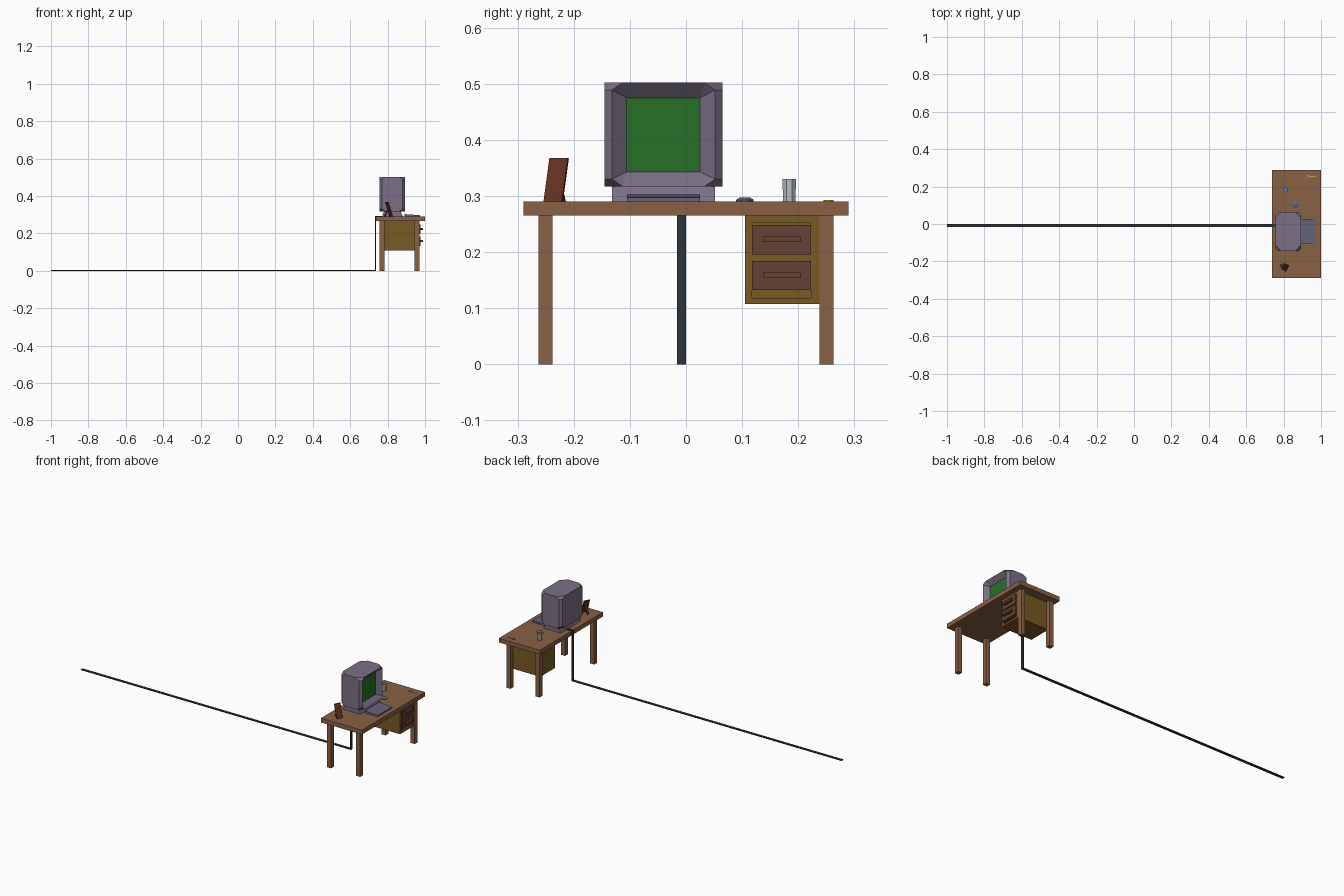
import bpy, bmesh, math
from mathutils import Matrix

if "Cube" in bpy.data.objects:
    bpy.data.objects.remove(bpy.data.objects["Cube"])


def mat(name, rgb):
    m = bpy.data.materials.new(name)
    m.diffuse_color = (*rgb, 1)
    m.use_nodes = True
    m.node_tree.nodes["Principled BSDF"].inputs["Base Color"].default_value = m.diffuse_color
    return m


WOOD = mat("wood", (0.25, 0.12, 0.06))
OLIVE = mat("cabinet_wood", (0.19, 0.10, 0.018))
DRAWER = mat("drawer_wood", (0.13, 0.055, 0.035))
PLASTIC = mat("purple_plastic", (0.20, 0.16, 0.24))
KEYS = mat("keyboard_plastic", (0.13, 0.13, 0.20))
GREEN = mat("screen_green", (0.02, 0.16, 0.02))
BLACK = mat("cable_black", (0.03, 0.035, 0.035))
RED = mat("frame_wood", (0.13, 0.03, 0.012))
GLASS = mat("glass", (0.5, 0.52, 0.52))
WATER = mat("water", (0.08, 0.25, 0.5))
GOLD = mat("brass", (0.6, 0.4, 0.05))


def make(name, verts, faces, *mats):
    me = bpy.data.meshes.new(name)
    me.from_pydata(verts, [], faces)
    bm = bmesh.new()
    bm.from_mesh(me)
    bmesh.ops.recalc_face_normals(bm, faces=bm.faces)
    bm.to_mesh(me)
    bm.free()
    for m in mats:
        me.materials.append(m)
    ob = bpy.data.objects.new(name, me)
    bpy.context.collection.objects.link(ob)
    return ob


def box(name, x, y, z, m):
    v = [(a, b, c) for a in x for b in y for c in z]
    f = [(0, 1, 3, 2), (4, 6, 7, 5), (0, 4, 5, 1), (2, 3, 7, 6), (0, 2, 6, 4), (1, 5, 7, 3)]
    return make(name, v, f, m)


def prism(name, profile, y0, y1, m):
    """Extrude an x-z profile along y."""
    n = len(profile)
    v = [(x, y, z) for y in (y0, y1) for x, z in profile]
    f = [tuple(range(n)), tuple(range(n, 2 * n))]
    f += [(i, (i + 1) % n, n + (i + 1) % n, n + i) for i in range(n)]
    return make(name, v, f, m)


def lathe(name, cx, cy, profile, n, m, sx=1, sy=1):
    """Capped rings from an r-z profile."""
    v = [(cx + sx * r * math.cos(2 * math.pi * (i + .5) / n),
          cy + sy * r * math.sin(2 * math.pi * (i + .5) / n), z)
         for r, z in profile for i in range(n)]
    f = [(k * n + i, k * n + (i + 1) % n, (k + 1) * n + (i + 1) % n, (k + 1) * n + i)
         for k in range(len(profile) - 1) for i in range(n)]
    f += [tuple(range(n)), tuple(range(len(v) - n, len(v)))]
    return make(name, v, f, m)


# Desk top and legs
box("desk_top", (0.737, 1.0), (-0.29, 0.29), (0.265, 0.29), WOOD)
for side, y in (("left", -0.2505), ("right", 0.2505)):
    for end, x in (("back", 0.77), ("front", 0.957)):
        box(f"{end}_{side}_leg", (x - .0128, x + .0128), (y - .0128, y + .0128), (0, 0.265), WOOD)

# Drawer cabinet: sides, back, rails
box("cabinet_body", (0.77, 0.955), (0.105, 0.238), (0.107, 0.265), OLIVE)
for y in ((0.105, 0.118), (0.223, 0.238)):
    box("cabinet_stile", (0.955, 0.968), y, (0.107, 0.265), OLIVE)
for z in ((0.107, 0.118), (0.184, 0.196), (0.252, 0.265)):
    box("cabinet_rail", (0.955, 0.968), (0.118, 0.223), z, OLIVE)
for z in (0.132, 0.196):
    box("drawer_front", (0.955, 0.975), (0.118, 0.223), (z, z + .052), DRAWER)
    box("drawer_handle", (0.975, 0.988), (0.137, 0.204), (z + .022, z + .032), DRAWER)

# Monitor shell: octagonal rings, with corners cut more at top and bottom
X0, X1, Y0, Y1 = 0.757, 0.893, -0.145, 0.065
verts, faces = [], []
for z, c in ((0.317, .032), (0.330, .013), (0.489, .013), (0.502, .032)):
    verts += [(X1, Y0 + c, z), (X1, Y1 - c, z), (X1 - c, Y1, z), (X0 + c, Y1, z),
              (X0, Y1 - c, z), (X0, Y0 + c, z), (X0 + c, Y0, z), (X1 - c, Y0, z)]
for k in range(3):
    for i in range(1, 8):
        j = (i + 1) % 8
        faces.append((8 * k + i, 8 * k + j, 8 * k + 8 + j, 8 * k + 8 + i))
faces += [tuple(range(8)), tuple(range(24, 32))]
# Recessed bezel and screen
verts += [(0.868, y, z) for z in (0.343, 0.475) for y in (-0.106, 0.025)]
a, b, c, d = 32, 33, 34, 35
faces += [(0, 1, b, a), (24, 25, d, c), (8, 16, c, a), (9, 17, d, b),
          (0, 8, a), (1, 9, b), (16, 24, c), (17, 25, d), (a, b, d, c)]
monitor = make("monitor", verts, faces, PLASTIC, GREEN)
for p in monitor.data.polygons:
    if set(p.vertices) == {a, b, c, d}:
        p.material_index = 1
prism("monitor_base", [(0.77, .29), (0.88, .29), (0.87, .317), (0.78, .317)], -0.132, 0.052, PLASTIC)

# Keyboard and mouse
prism("keyboard", [(0.89, .29), (0.972, .29), (0.972, .297), (0.89, .303)], -0.105, 0.025, KEYS)
lathe("mouse", 0.863, 0.105, [(1, .29), (1, .293), (.6, .297)], 8, KEYS, .022, .017)

# Flat cable: along floor, up behind desk, across the top to the monitor
prism("cable", [(-1, 0), (0.737, 0), (0.737, .29), (0.79, .29), (0.79, .294),
                (0.732, .294), (0.732, .004), (-1, .004)], -0.016, 0, BLACK)

# Glass with water
lathe("glass", 0.812, 0.184, [(.012, .29), (.013, .33), (.011, .33), (.010, .294)], 8, GLASS)
lathe("water", 0.812, 0.184, [(.010, .294), (.0108, .318)], 8, WATER)

# Picture frame leaning back on a strut, turned slightly
turn = Matrix.Translation((0.8, -0.228, 0)) @ Matrix.Rotation(math.radians(-25), 4, 'Z')
for name, prof, w in (("picture_frame", [(.018, .29), (.023, .29), (-.002, .368), (-.007, .367)], .018),
                      ("frame_strut", [(-.020, .29), (-.016, .29), (.008, .335), (.004, .335)], .006)):
    prism(name, prof, -w, w, RED).data.transform(turn)

# Key: ring, shaft and teeth
bm = bmesh.new()
N, R, r = 12, .009, .003
loops = [[bm.verts.new((0.931 + q * math.cos(t), 0.254 + q * math.sin(t), z))
          for q, z in ((R, .29), (R, .293), (R - r, .293), (R - r, .29))]
         for t in (2 * math.pi * i / N for i in range(N))]
for i in range(N):
    for j in range(4):
        bm.faces.new((loops[i][j], loops[i][(j + 1) % 4], loops[(i + 1) % N][(j + 1) % 4], loops[(i + 1) % N][j]))
bmesh.ops.recalc_face_normals(bm, faces=bm.faces)
ring = make("key_ring", [], [], GOLD)
bm.to_mesh(ring.data)
bm.free()
box("key_shaft", (0.938, 0.97), (0.2525, 0.2555), (.29, .293), GOLD)
for x in (0.958, 0.965):
    box("key_tooth", (x, x + .003), (0.248, 0.2525), (.29, .293), GOLD)
